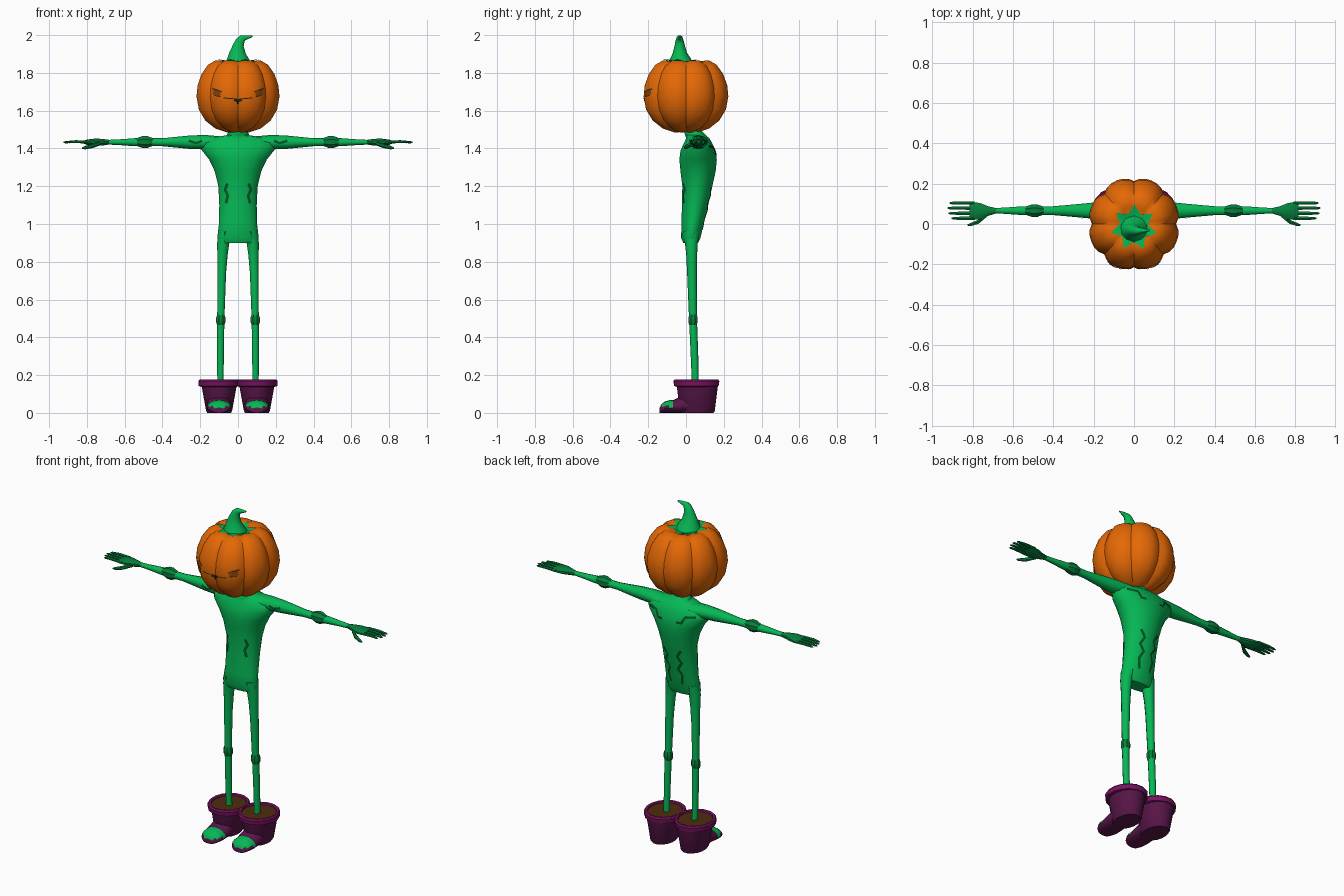
import bpy, bmesh, math
from mathutils import Vector
from mathutils.bvhtree import BVHTree

if "Cube" in bpy.data.objects:
    bpy.data.objects.remove(bpy.data.objects["Cube"])


def mat(name, r, g, b):
    m = bpy.data.materials.new(name)
    m.diffuse_color = [(c / 255) ** 2.2 for c in (r, g, b)] + [1]
    m.use_nodes = True
    m.node_tree.nodes["Principled BSDF"].inputs["Base Color"].default_value = m.diffuse_color
    return m


GREEN = mat("leaf green", 14, 182, 86)
MID = mat("joint green", 14, 125, 62)
VINE = mat("vine dark green", 8, 88, 42)
ORANGE = mat("pumpkin orange", 228, 104, 14)
BROWN = mat("eye brown", 135, 66, 14)
DARK = mat("face dark", 35, 45, 38)
PLUM = mat("pot plum", 88, 28, 74)
RIM = mat("rim magenta", 120, 26, 96)
SOIL = mat("soil brown", 80, 48, 22)


def make(name, verts, faces, *mats):
    bm = bmesh.new()
    vs = [bm.verts.new(v) for v in verts]
    for f in faces:
        bm.faces.new([vs[i] for i in f])
    bmesh.ops.recalc_face_normals(bm, faces=bm.faces)
    me = bpy.data.meshes.new(name)
    bm.to_mesh(me)
    bm.free()
    for m in mats:
        me.materials.append(m)
    ob = bpy.data.objects.new(name, me)
    bpy.context.collection.objects.link(ob)
    return ob


def loft(name, rings, *mats, caps=True):
    n = len(rings[0])
    verts = [v for r in rings for v in r]
    faces = [(k * n + i, k * n + (i + 1) % n, (k + 1) * n + (i + 1) % n, (k + 1) * n + i)
             for k in range(len(rings) - 1) for i in range(n)]
    if caps:
        faces += [tuple(range(n)), tuple(range(len(verts) - n, len(verts)))]
    return make(name, verts, faces, *mats)


def tube(name, rows, axis, *mats, n=12):
    """Rows are (x, y, z, radius a, radius b[, tilt]); rings face along the axis."""
    rings = []
    for x, y, z, a, b, *t in rows:
        t = math.radians(t[0]) if t else 0
        ring = []
        for i in range(n):
            w = math.tau * (i + .5) / n
            c, s = a * math.cos(w), b * math.sin(w)
            ring.append((x, y + c, z + s) if axis == "x" else
                        (x + c * math.cos(t), y + s, z - c * math.sin(t)))
        rings.append(ring)
    return loft(name, rings, *mats)


def cast(obs, origin, d):
    """Nearest surface point and normal on the given objects."""
    best = None
    for ob in obs:
        tree = BVHTree.FromPolygons([v.co for v in ob.data.vertices],
                                    [p.vertices for p in ob.data.polygons])
        hit = tree.ray_cast(Vector(origin), Vector(d))
        if hit[0] and (best is None or hit[3] < best[2]):
            best = (hit[0], hit[1] if hit[1].dot(Vector(d)) < 0 else -hit[1], hit[3])
    return best


def stripe(name, obs, pts, width, side, m, steps=4):
    """Thin strip along an (x, z) path, laid on a surface from the front (-1) or back (1)."""
    path = []
    for (x0, z0), (x1, z1) in zip(pts, pts[1:]):
        path += [Vector((x0 + (x1 - x0) * k / steps, z0 + (z1 - z0) * k / steps)) for k in range(steps)]
    path.append(Vector(pts[-1]))
    verts, faces = [], []
    for i, p in enumerate(path):
        d = (path[min(i + 1, len(path) - 1)] - path[max(i - 1, 0)]).normalized()
        for k in (-1, 0, 1):
            q = p + Vector((-d.y, d.x)) * k * width / 2
            hit = cast(obs, (q.x, side * 2, q.y), (0, -side, 0))
            if hit is None:
                return
            verts.append(hit[0] + hit[1] * .004)
        if i:
            a = 3 * i
            faces += [(a - 3, a - 2, a + 1, a), (a - 2, a - 1, a + 2, a + 1)]
    make(name, verts, faces, m)


# Torso with neck
torso = tube("torso", [
    (0, .025, .90, .100, .040), (0, .025, .925, .112, .052), (0, .035, 1.0, .103, .060),
    (0, .048, 1.1, .101, .071), (0, .060, 1.2, .106, .081), (0, .064, 1.28, .126, .095),
    (0, .064, 1.34, .155, .101), (0, .064, 1.39, .195, .095), (0, .064, 1.43, .205, .075),
    (0, .062, 1.455, .150, .062), (0, .050, 1.47, .062, .056), (0, .035, 1.495, .048, .048),
    (0, .030, 1.54, .045, .045)], "z", GREEN, n=16)

skin = [torso]
for s, side in ((-1, "left"), (1, "right")):
    # Arm and elbow
    skin.append(tube(side + "_arm", [(s * x, .066, 1.433, a, b) for x, a, b in (
        (.08, .060, .030), (.17, .046, .038), (.25, .037, .036), (.40, .023, .021),
        (.49, .023, .021), (.55, .023, .021), (.63, .017, .015), (.70, .013, .012))],
        "x", GREEN, n=10))
    tube(side + "_elbow", [(s * x, .066, 1.434, r, r) for x, r in (
        (.445, .020), (.48, .034), (.505, .034), (.54, .021))], "x", MID, n=8)

    # Palm, fingers and thumb
    tube(side + "_palm", [(s * x, y, 1.433, a, b) for x, y, a, b in (
        (.68, .066, .013, .012), (.72, .064, .024, .018), (.76, .063, .042, .019),
        (.80, .065, .047, .014), (.815, .066, .043, .008))], "x", MID, n=10)
    for i, (y, tip) in enumerate(((.104, .915), (.079, .925), (.053, .92), (.028, .905))):
        tube(f"{side}_finger_{i + 1}", [(s * x, y, z, r, r * .8) for x, z, r in (
            (.79, 1.434, .010), (.86, 1.436, .0095), (tip - .01, 1.433, .007), (tip, 1.432, .003))],
            "x", MID, n=6)
    tube(side + "_thumb", [(s * x, y, z, r, r) for x, y, z, r in (
        (.73, .045, 1.428, .012), (.77, .012, 1.414, .012), (.81, -.003, 1.404, .009),
        (.825, -.005, 1.402, .004))], "x", MID, n=6)

    # Leg and knee
    skin.append(tube(side + "_leg", [(s * x, y, z, a, b) for x, y, z, a, b in (
        (.070, .028, .96, .034, .045), (.078, .028, .90, .034, .034), (.082, .030, .84, .029, .029),
        (.086, .032, .74, .024, .026), (.091, .037, .50, .020, .021),
        (.093, .045, .30, .019, .020), (.093, .050, .14, .017, .018))], "z", GREEN, n=10))
    tube(side + "_knee", [(s * .091, .037, z, r, r) for z, r in (
        (.465, .021), (.482, .027), (.502, .027), (.52, .021))], "z", MID, n=8)

    # Flower pot, rim and soil
    cx = s * .1
    tube(side + "_pot", [(cx, .06, 0, .064, .088), (cx, .06, .01, .070, .094),
                         (cx, .06, .15, .096, .112)], "z", PLUM, n=16)
    rim = [(.138, .096, .106), (.142, .110, .120), (.168, .112, .124), (.176, .106, .118),
           (.174, .094, .104), (.155, .090, .100)]
    tube(side + "_rim", [(cx, .055, z, a, b) for z, a, b in rim], "z", RIM, n=16)
    tube(side + "_soil", [(cx, .055, z, .093, .103) for z in (.15, .165)], "z", SOIL, n=16)

    # Shoe toe with an open green patch
    rings = []
    for y, w, h in ((.06, .066, .11), (-.02, .066, .092), (-.05, .066, .076), (-.068, .066, .068),
                    (-.09, .066, .067), (-.11, .062, .061), (-.128, .052, .049), (-.14, .036, .028)):
        ring = []
        for i in range(16):
            c, t = math.cos(math.tau * i / 16), math.sin(math.tau * i / 16)
            ring.append((cx + w * c, y, .4 * h + (.6 if t > 0 else .4) * h * t))
        rings.append(ring)
    shoe = loft(side + "_shoe", rings, PLUM, GREEN)
    for p in shoe.data.polygons:
        if -.137 < p.center.y < -.068 and p.center.z > .034:
            p.material_index = 1

# Pumpkin head: eight lobes with sharp creases
profile = [(.045, 1.846), (.085, 1.862), (.125, 1.866), (.165, 1.843), (.200, 1.795), (.222, 1.735),
           (.228, 1.675), (.215, 1.605), (.180, 1.548), (.125, 1.505), (.060, 1.484)]
rings = []
for r, z in profile:
    ring = []
    for i in range(48):
        a = math.tau * i / 48
        k = 1 - .085 * (1 - abs(math.sin(4 * a))) ** 1.6
        ring.append((r * k * math.cos(a), r * k * 1.02 * math.sin(a), 1.675 + (z - 1.675) * (.6 + .4 * k)))
    rings.append(ring)
head = loft("pumpkin_head", rings, ORANGE)

# Star-shaped leaf collar draped over the head
rings = []
for inner, outer in ((.02, .02), (.05, .05), (.068, .075), (.072, .115)):
    ring = []
    for i in range(14):
        a = math.tau * i / 14 + .2
        r = outer if i % 2 else inner
        x, y = r * math.cos(a), -.018 + r * math.sin(a)
        ring.append((x, y, cast([head], (x, y, 3), (0, 0, -1))[0].z + .007))
    rings.append(ring)
loft("leaf_collar", rings, GREEN, caps=False)

# Curved stem
tube("stem", [(0, -.026, 1.845, .075, .070), (0, -.029, 1.875, .060, .055),
              (-.002, -.032, 1.905, .046, .038, 5), (.002, -.033, 1.945, .030, .027, 12),
              (.012, -.034, 1.970, .025, .022, 28), (.024, -.034, 1.984, .019, .017, 52),
              (.045, -.033, 1.988, .012, .011, 78), (.076, -.032, 1.993, .004, .004, 85)],
     "z", GREEN, n=10)

# Face
stripe("nose", [head], [(-.022, 1.66), (0, 1.652), (.022, 1.66)], .016, -1, DARK)
stripe("nose_tip", [head], [(0, 1.657), (0, 1.636)], .014, -1, DARK)
for s, side in ((-1, "left"), (1, "right")):
    stripe(side + "_eye", [head], [(s * .128, 1.698), (s * .09, 1.69)], .026, -1, BROWN)
    stripe(side + "_brow", [head], [(s * .132, 1.716), (s * .108, 1.709), (s * .085, 1.699)], .006, -1, DARK)
    stripe(side + "_under_eye", [head], [(s * .122, 1.68), (s * .092, 1.675)], .005, -1, DARK)
    stripe(side + "_cheek_line", [head], [(s * .025, 1.664), (s * .075, 1.668)], .005, -1, DARK)

    # Vines painted on the body
    stripe(side + "_chest_vine", skin, [(s * .055, 1.215), (s * .066, 1.18), (s * .052, 1.15),
                                        (s * .062, 1.11)], .013, -1, VINE)
    stripe(side + "_shoulder_vine", skin, [(s * .19, 1.44), (s * .22, 1.428), (s * .26, 1.44)], .012, -1, VINE)
    stripe(side + "_back_vine", skin, [(s * .055, 1.19), (s * .03, 1.15), (s * .05, 1.11), (s * .025, 1.07),
                                       (s * .045, 1.03), (s * .035, .97)], .014, 1, VINE)
    stripe(side + "_blade_vine", skin, [(s * .045, 1.37), (s * .075, 1.37), (s * .095, 1.405),
                                        (s * .15, 1.41)], .014, 1, VINE)

# Smooth shading with sharp edges kept
for ob in bpy.context.collection.objects:
    ob.select_set(True)
    bpy.context.view_layer.objects.active = ob
bpy.ops.object.shade_smooth_by_angle(angle=math.radians(40))
